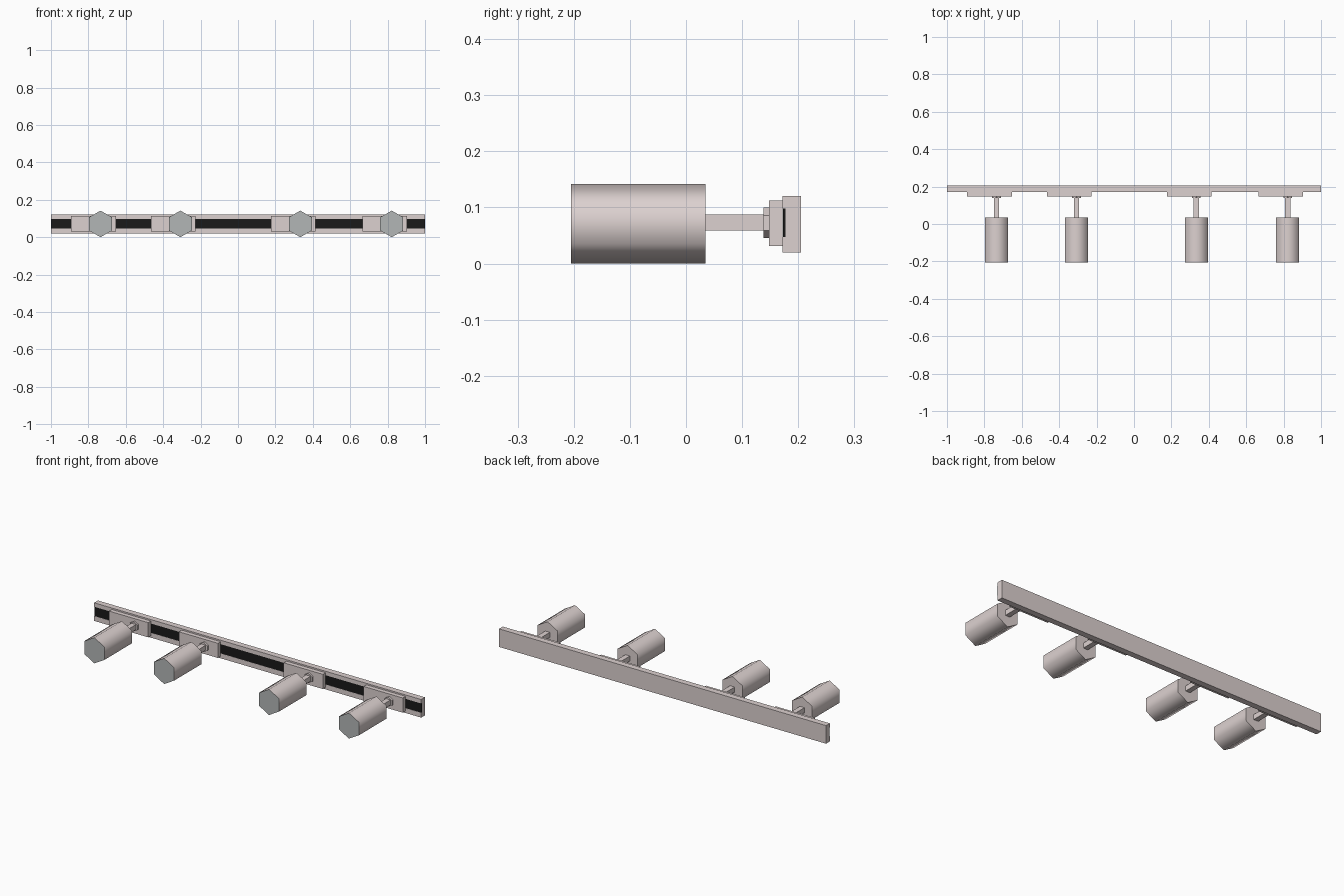
import bpy, bmesh, math

if "Cube" in bpy.data.objects:
    bpy.data.objects.remove(bpy.data.objects["Cube"])


def material(name, rgb):
    m = bpy.data.materials.new(name)
    m.diffuse_color = (*rgb, 1)
    m.use_nodes = True
    m.node_tree.nodes["Principled BSDF"].inputs["Base Color"].default_value = m.diffuse_color
    return m


METAL = material("rose_metal", (0.72, 0.64, 0.63))
BLACK = material("black_strip", (0.01, 0.01, 0.01))
GLASS = material("grey_lens", (0.45, 0.47, 0.47))


def finish(bm, name, *mats):
    bmesh.ops.recalc_face_normals(bm, faces=bm.faces[:])
    me = bpy.data.meshes.new(name)
    bm.to_mesh(me)
    bm.free()
    ob = bpy.data.objects.new(name, me)
    bpy.context.collection.objects.link(ob)
    for m in mats:
        me.materials.append(m)
    return ob


def extrude_profile(name, points, axis, a, b, *mats):
    """Prism of a 2D profile: axis 'x' takes (y, z) points, 'y' takes (x, z)."""
    bm = bmesh.new()
    rings = []
    for t in (a, b):
        rings.append([bm.verts.new((t, p, z) if axis == 'x' else (p, t, z)) for p, z in points])
    n = len(points)
    bm.faces.new(rings[0])
    bm.faces.new(rings[1])
    for i in range(n):
        j = (i + 1) % n
        bm.faces.new((rings[0][i], rings[0][j], rings[1][j], rings[1][i]))
    return finish(bm, name, *mats)


def rect(u0, u1, z0, z1):
    return [(u0, z0), (u1, z0), (u1, z1), (u0, z1)]


def hexagon(cx, cz, r):
    return [(cx + r * math.sin(i * math.pi / 3), cz + r * math.cos(i * math.pi / 3)) for i in range(6)]


# Wall rail with a shallow front groove, and the black contact strip in it
extrude_profile("rail", [(0.205, 0.02), (0.205, 0.12), (0.172, 0.12), (0.172, 0.098),
                         (0.177, 0.098), (0.177, 0.047), (0.172, 0.047), (0.172, 0.02)],
                'x', -1, 1, METAL)
extrude_profile("contact_strip", rect(0.173, 0.177, 0.047, 0.098), 'x', -1, 1, BLACK)

CZ = 0.0725
for k, x in enumerate((-0.735, -0.308, 0.333, 0.822), 1):
    # Adapter plate, offset sideways from the lamp
    extrude_profile(f"adapter_plate_{k}", rect(x - 0.157, x + 0.082, 0.031, 0.112),
                    'y', 0.148, 0.172, METAL)
    # Hexagonal collar and square stem
    extrude_profile(f"collar_{k}", hexagon(x, CZ, 0.027), 'y', 0.138, 0.148, METAL)
    extrude_profile(f"stem_{k}", rect(x - 0.014, x + 0.014, 0.059, 0.087), 'y', 0.035, 0.138, METAL)
    # Six-sided lamp body, smooth round the sides, with a grey front lens
    lamp = extrude_profile(f"lamp_{k}", hexagon(x, 0.071, 0.071), 'y', -0.205, 0.035, METAL, GLASS)
    for f in lamp.data.polygons:
        f.use_smooth = abs(f.normal.y) < 0.5
        if f.normal.y < -0.5:
            f.material_index = 1
    for e in lamp.data.edges:
        y0, y1 = (lamp.data.vertices[v].co.y for v in e.vertices)
        e.use_edge_sharp = abs(y0 - y1) < 1e-4
